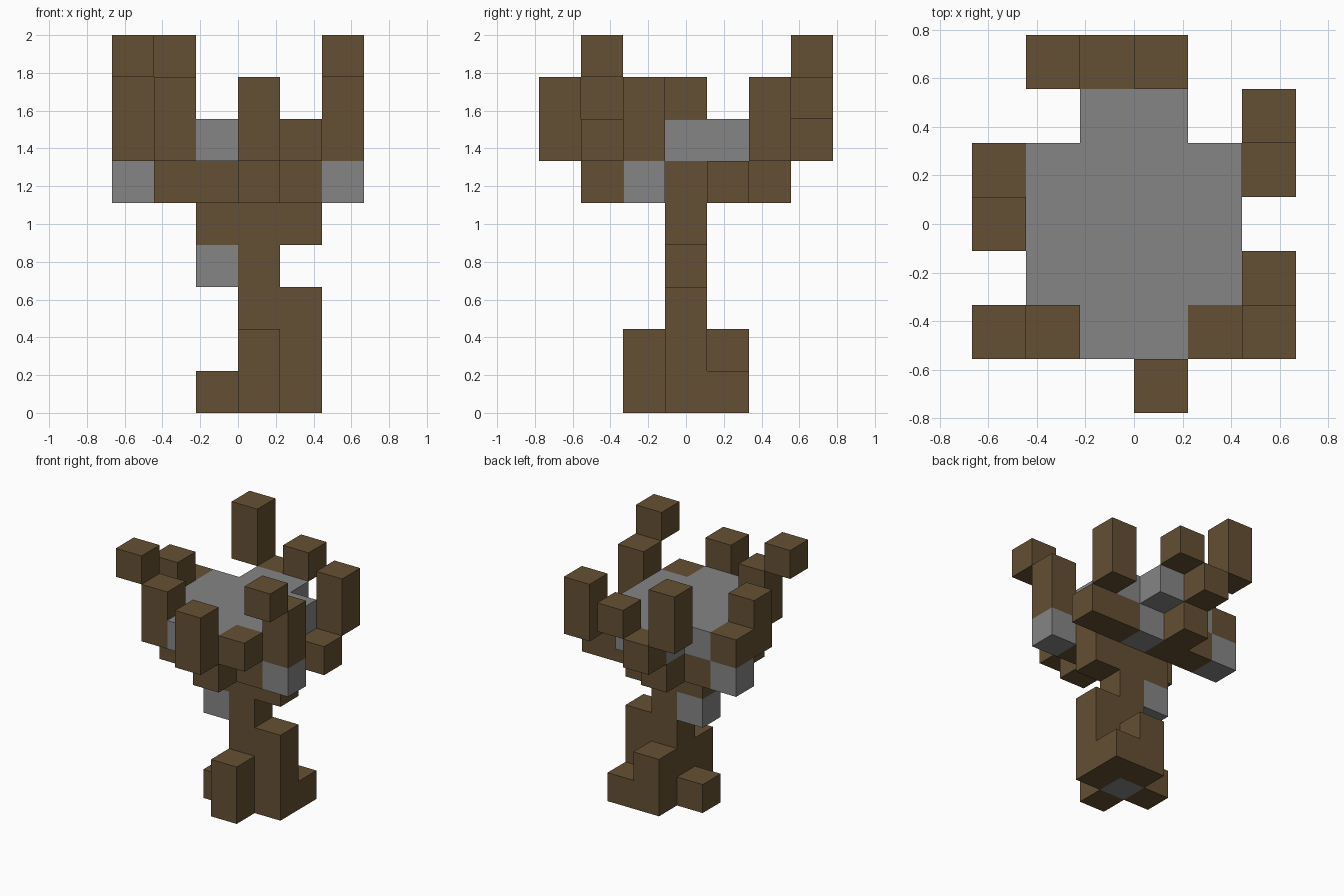
import bpy
import bmesh
from mathutils import Vector

if "Cube" in bpy.data.objects:
    bpy.data.objects.remove(bpy.data.objects["Cube"], do_unlink=True)

UNIT = 2 / 9                      # edge length of one block
ORIGIN = Vector((-3, -3.5, 0))    # grid corner, in blocks


def make_material(name, colour):
    mat = bpy.data.materials.new(name)
    mat.use_nodes = True
    mat.diffuse_color = colour
    mat.node_tree.nodes["Principled BSDF"].inputs["Base Color"].default_value = colour
    return mat


bark = make_material("brown bark", (0.13, 0.08, 0.033, 1))
stone = make_material("grey", (0.235, 0.235, 0.235, 1))

parts = []
filled = set()


def part(name, mat, column, row, level, wide=1, deep=1, tall=1):
    """Register a box of blocks by its lowest grid cell and its size."""
    cells = {(x, y, z)
             for x in range(column, column + wide)
             for y in range(row, row + deep)
             for z in range(level, level + tall)}
    cells -= filled
    filled.update(cells)
    parts.append((name, mat, cells))


# Roots
part("root_core", stone, 3, 3, 0)
part("root_front", bark, 3, 2, 0, tall=2)
part("root_back", bark, 3, 4, 0, tall=2)
part("root_left", bark, 4, 3, 0, tall=3)
part("root_back_left", bark, 4, 4, 0)
part("root_right", bark, 2, 3, 0)

# Trunk
part("trunk", bark, 3, 3, 1, tall=5)
part("trunk_fork", bark, 2, 3, 4, wide=3, tall=2)
part("trunk_knot", stone, 2, 3, 3)

# Lower branches
part("branch_front", bark, 1, 2, 5, wide=4)
part("branch_front_tip", bark, 3, 1, 5)
part("branch_left_knot", stone, 5, 2, 5)
part("branch_back_left", bark, 4, 4, 5, wide=2)
part("branch_back_knot", stone, 3, 4, 5)
part("branch_back_right", bark, 1, 4, 5, wide=2)
part("branch_right_knot", stone, 0, 4, 5)
part("branch_back_tip", bark, 2, 5, 5)

# Flat platform inside the crown
part("platform_middle", stone, 1, 2, 6, wide=4, deep=3)
part("platform_front", stone, 2, 1, 6, wide=2)
part("platform_back", stone, 2, 5, 6, wide=2)

# Upright twigs around the platform
part("twig_front", bark, 3, 0, 6, tall=2)
part("twig_front_left", bark, 4, 1, 6)
part("twig_front_left_tip", bark, 5, 1, 8)
part("twig_left", bark, 5, 2, 6, tall=2)
part("twig_back_left", bark, 5, 5, 6, tall=2)
part("twig_back", bark, 2, 6, 6)
part("twig_back_left_tip", bark, 3, 6, 7)
part("twig_back_right", bark, 1, 6, 7, tall=2)
part("twig_right_low", bark, 0, 4, 6)
part("twig_right", bark, 0, 3, 6, tall=2)
part("twig_front_right", bark, 1, 1, 6, tall=2)
part("twig_front_right_tip", bark, 0, 1, 8)


def cell_faces(cell):
    """Yield the corners of each block face that touches open air."""
    centre = Vector(cell) + Vector((0.5, 0.5, 0.5))
    for axis in range(3):
        for sign in (-1, 1):
            normal = Vector()
            normal[axis] = sign
            neighbour = tuple(int(c + n) for c, n in zip(cell, normal))
            if neighbour in filled:
                continue
            side = Vector()
            side[(axis + 1) % 3] = 1
            up = normal.cross(side)
            yield [(centre + (normal + side * a + up * b) / 2 + ORIGIN) * UNIT
                   for a, b in ((-1, -1), (1, -1), (1, 1), (-1, 1))]


# Build each part from its exposed faces only
for name, mat, cells in parts:
    bm = bmesh.new()
    for cell in sorted(cells):
        for corners in cell_faces(cell):
            bm.faces.new([bm.verts.new(c) for c in corners])
    bmesh.ops.remove_doubles(bm, verts=bm.verts, dist=UNIT / 100)
    bmesh.ops.dissolve_limit(bm, angle_limit=0.01, verts=bm.verts, edges=bm.edges)
    mesh = bpy.data.meshes.new(name)
    bm.to_mesh(mesh)
    bm.free()
    mesh.materials.append(mat)
    bpy.context.collection.objects.link(bpy.data.objects.new(name, mesh))
